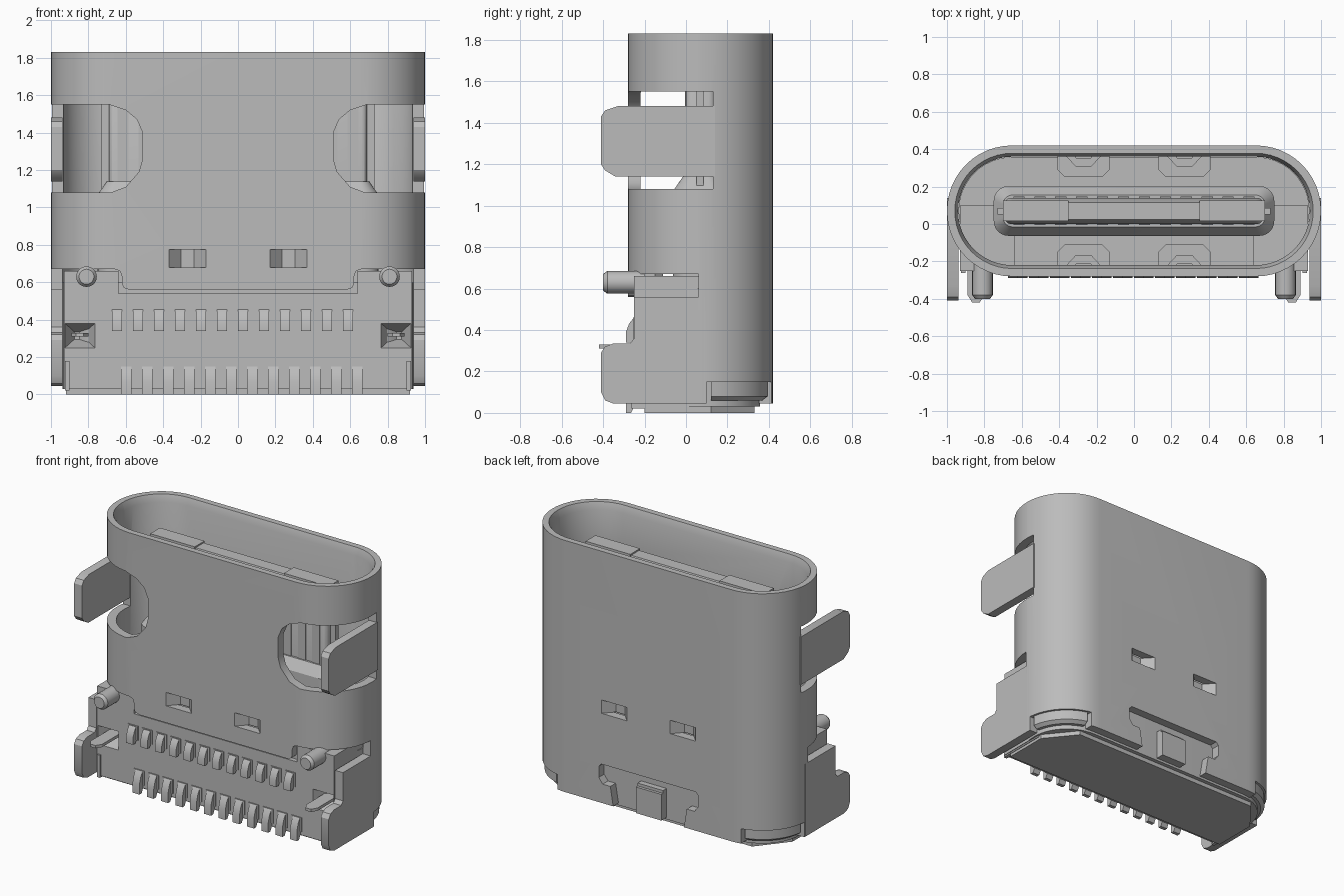
import bpy, bmesh, math

cube = bpy.data.objects.get("Cube")
if cube:
    bpy.data.objects.remove(cube)

metal = bpy.data.materials.new("light_grey")
metal.use_nodes = True
GREY = (0.5, 0.5, 0.5, 1)
metal.diffuse_color = GREY
metal.node_tree.nodes["Principled BSDF"].inputs["Base Color"].default_value = GREY

MID = 0.07  # depth of the shell's long axis


def activate(ob):
    bpy.ops.object.select_all(action='DESELECT')
    bpy.context.view_layer.objects.active = ob
    ob.select_set(True)


def loft(name, rings, tube=False):
    """Skin rings of points; cap the ends, or join last to first as a tube."""
    bm = bmesh.new()
    loops = [[bm.verts.new(p) for p in ring] for ring in rings]
    pairs = list(zip(loops, loops[1:]))
    if tube:
        pairs.append((loops[-1], loops[0]))
    else:
        bm.faces.new(loops[0])
        bm.faces.new(loops[-1])
    n = len(loops[0])
    for a, b in pairs:
        for i in range(n):
            j = (i + 1) % n
            bm.faces.new((a[i], a[j], b[j], b[i]))
    bmesh.ops.recalc_face_normals(bm, faces=bm.faces)
    mesh = bpy.data.meshes.new(name)
    bm.to_mesh(mesh)
    bm.free()
    ob = bpy.data.objects.new(name, mesh)
    bpy.context.collection.objects.link(ob)
    mesh.materials.append(metal)
    return ob


def prism(name, pts, axis, a, b):
    """Extrude a 2D outline along x (yz points), y (xz points) or z (xy points)."""
    place = {'x': lambda p, t: (t, p[0], p[1]),
             'y': lambda p, t: (p[0], t, p[1]),
             'z': lambda p, t: (p[0], p[1], t)}[axis]
    return loft(name, [[place(p, t) for p in pts] for t in (a, b)])


def box(name, x0, x1, y0, y1, z0, z1):
    return prism(name, [(x0, y0), (x1, y0), (x1, y1), (x0, y1)], 'z', z0, z1)


def rounded(hx, hy, r, z, n=12, cy=MID):
    """Rounded rectangle ring at height z."""
    ring = []
    for k, (sx, sy) in enumerate([(1, 1), (-1, 1), (-1, -1), (1, -1)]):
        for i in range(n + 1):
            t = math.pi / 2 * (k + i / n)
            ring.append((sx * (hx - r) + r * math.cos(t),
                         cy + sy * (hy - r) + r * math.sin(t), z))
    return ring


def stadium(inset, z):
    r = 0.35 - inset
    return rounded(1 - inset, r, r - 0.002, z)


def cut(ob, cutter):
    mod = ob.modifiers.new("cut", 'BOOLEAN')
    mod.operation = 'DIFFERENCE'
    mod.solver = 'EXACT'
    mod.object = cutter
    activate(ob)
    bpy.ops.object.modifier_apply(modifier=mod.name)
    bpy.data.objects.remove(cutter)


def flip(pts, s):
    return [(s * p, q) for p, q in pts]


# Outer shell with a chamfered mouth
shell = loft("shell", [stadium(0, 0.045), stadium(0, 1.83), stadium(0.042, 1.83),
                       stadium(0.06, 1.78), stadium(0.06, 0.045)], tube=True)

# Open lower front, with stepped upper edge
cut(shell, prism("front_opening", [(-1.1, 0), (1.1, 0), (1.1, 0.5), (0.64, 0.5), (0.64, 0.56),
                                   (-0.64, 0.56), (-0.64, 0.5), (-1.1, 0.5)],
                 'y', -0.6, MID))
window = [(1.1, 1.08), (0.68, 1.08), (0.6, 1.11), (0.53, 1.19), (0.51, 1.26),
          (0.51, 1.4), (0.54, 1.47), (0.6, 1.52), (0.69, 1.55), (1.1, 1.55)]
step = [(1.1, 0.4), (0.58, 0.4), (0.58, 0.56), (0.61, 0.57), (0.62, 0.59),
        (0.62, 0.63), (0.63, 0.66), (0.66, 0.67), (1.1, 0.67)]
for s in (-1, 1):
    cut(shell, prism("window_cut", flip(window, s), 'y', -0.6, 0.13))
    cut(shell, prism("step_cut", flip(step, s), 'y', -0.6, 0.06))
    cut(shell, box("foot_cut", min(s * .72, s * 1.1), max(s * .72, s * 1.1), 0.1, 0.6, 0, 0.15))
    # Dent openings in both long walls
    for y in (-0.25, 0.39):
        cut(shell, box("dent_cut", s * .27 - .1, s * .27 + .1, y - .07, y + .07, 0.68, 0.775))

# Back latch slot with a hanging tongue
cut(shell, prism("latch_cut", [(-.39, .22), (-.36, .18), (-.3, .18), (-.27, 0), (-.1, 0), (-.1, .23),
                               (.1, .23), (.1, 0), (.27, 0), (.3, .18), (.36, .18), (.39, .22),
                               (.39, .3), (.37, .32), (-.37, .32), (-.39, .3)], 'y', 0.25, 0.5))
box("latch_tongue", -0.1, 0.1, 0.36, 0.4, 0.05, 0.25)

# Dished bridges across the dent openings
for s in (-1, 1):
    for wall, side in (("front", -1), ("back", 1)):
        outline = [(-.1, .35), (-.035, .28), (.035, .28), (.1, .35),
                   (.1, .3), (.04, .235), (-.04, .235), (-.1, .3)]
        prism(wall + "_dent", [(s * .27 + x, MID + side * y) for x, y in outline],
              'z', 0.68, 0.775)

# Insulating body: stadium core and squared front
loft("body_core", [stadium(0.062, 0.03), stadium(0.062, 0.6)])
body = prism("body_front", [(-.93, .03), (.93, .03), (.93, .66), (.64, .66), (.64, .54),
                            (-.64, .54), (-.64, .66), (-.93, .66)], 'y', -0.25, 0.1)
for s in (-1, 1):
    # Tapered pocket holding a blade
    rings = []
    for y, w, h in ((-0.26, .085, .07), (-0.14, .03, .02)):
        rings.append([(s * .845 + a * w, y, .315 + b * h)
                      for a, b in ((-1, -1), (1, -1), (1, 1), (-1, 1))])
    cut(body, loft("pocket_cut", rings))
    prism("blade", [(s * .845 + x, y) for x, y in
                    ((-.045, -.1), (-.045, -.38), (-.02, -.42), (.02, -.42), (.045, -.38), (.045, -.1))],
          'z', 0.31, 0.33)

# Tongue on its sloped base
loft("tongue_base", [rounded(.75, .133, .08, z) for z in (0.5, 1.07)]
     + [rounded(.7, .085, .05, 1.14)])
loft("tongue", [rounded(.69, .07, .03, 1.0, 3), rounded(.69, .07, .03, 1.62, 3),
                rounded(.67, .045, .03, 1.69, 3)])
box("mid_plate", -0.73, 0.73, 0.05, 0.085, 1.0, 1.6)
for s in (-1, 1):
    box("tongue_clip", s * .525 - .175, s * .525 + .175, 0.015, 0.125, 1.55, 1.7)
for i in range(12):
    x = (i - 5.5) * 0.1118
    box("contact", x - .03, x + .03, -0.006, 0.146, 1.14, 1.6)

# Spring pads in the cavity floor
for s in (-1, 1):
    for side in (-1, 1):
        prism("spring_pad", [(s * .27 + x, MID + side * y) for x, y in
                             ((-.14, .3), (-.14, .22), (-.1, .18), (.1, .18), (.14, .22), (.14, .3))],
              'z', 0.59, 0.67)

# Two staggered rows of solder pins
upper_pin = [(-.2, .46), (-.255, .455), (-.275, .43), (-.29, .39), (-.29, .34), (-.265, .34),
             (-.25, .36), (-.2, .36)]
lower_pin = [(-.2, .155), (-.255, .15), (-.275, .12), (-.29, .07), (-.29, 0), (-.265, 0),
             (-.25, .03), (-.2, .03)]
for row, profile, shift in (("upper_pin", upper_pin, -.03), ("lower_pin", lower_pin, .02)):
    for i in range(12):
        x = (i - 5.5) * 0.1123 + shift
        prism(row, profile, 'x', x - .027, x + .027)
        z = profile[0][1]
        box(row + "_root", x - .04, x + .04, -0.256, -0.2, z - .1, z)

# Side legs, locating pegs and foot covers
upper_leg = [(.14, 1.14), (-.34, 1.14), (-.39, 1.17), (-.41, 1.2), (-.41, 1.43),
             (-.39, 1.46), (-.33, 1.48), (.14, 1.48)]
lower_leg = [(.09, .045), (-.35, .045), (-.39, .06), (-.41, .1), (-.41, .29), (-.39, .32),
             (-.35, .335), (-.27, .335), (-.25, .36), (-.25, .56), (.09, .56)]
for s in (-1, 1):
    a, b = sorted((s * 0.937, s * 0.999))
    prism("upper_leg", upper_leg, 'x', a, b)
    prism("lower_leg", lower_leg, 'x', a, b)
    peg = []
    for y, r in ((-.2, .055), (-.38, .055), (-.4, .04)):
        peg.append([(s * .81 + r * math.cos(t * math.pi / 10), y, .63 + r * math.sin(t * math.pi / 10))
                    for t in range(20)])
    loft("peg", peg)
    cover = loft("foot_cover", [stadium(0.04, 0.06), stadium(0.015, 0.08), stadium(0.015, 0.15)])
    lo, hi = sorted((s * 0.74, -s * 1.2))
    cut(cover, box("cover_trim", lo, hi, -1, 1, 0, 1))
    cut(cover, box("cover_trim", -1.2, 1.2, -1, 0.12, 0, 1))
    # Upturned edge of the base plate
    a, b = sorted((s * 0.9, s * 0.925))
    box("base_plate_edge", a, b, -0.262, 0.1, 0.02, 0.18)

# Base plate
prism("base_plate", [(-.92, -.2), (.92, -.2), (.92, .12), (.75, .33), (-.75, .33), (-.92, .12)],
      'z', 0, 0.035)

# Smooth curves, crisp edges
for ob in bpy.context.collection.objects:
    if ob.type == 'MESH':
        activate(ob)
        bpy.ops.object.shade_smooth_by_angle(angle=math.radians(30))
